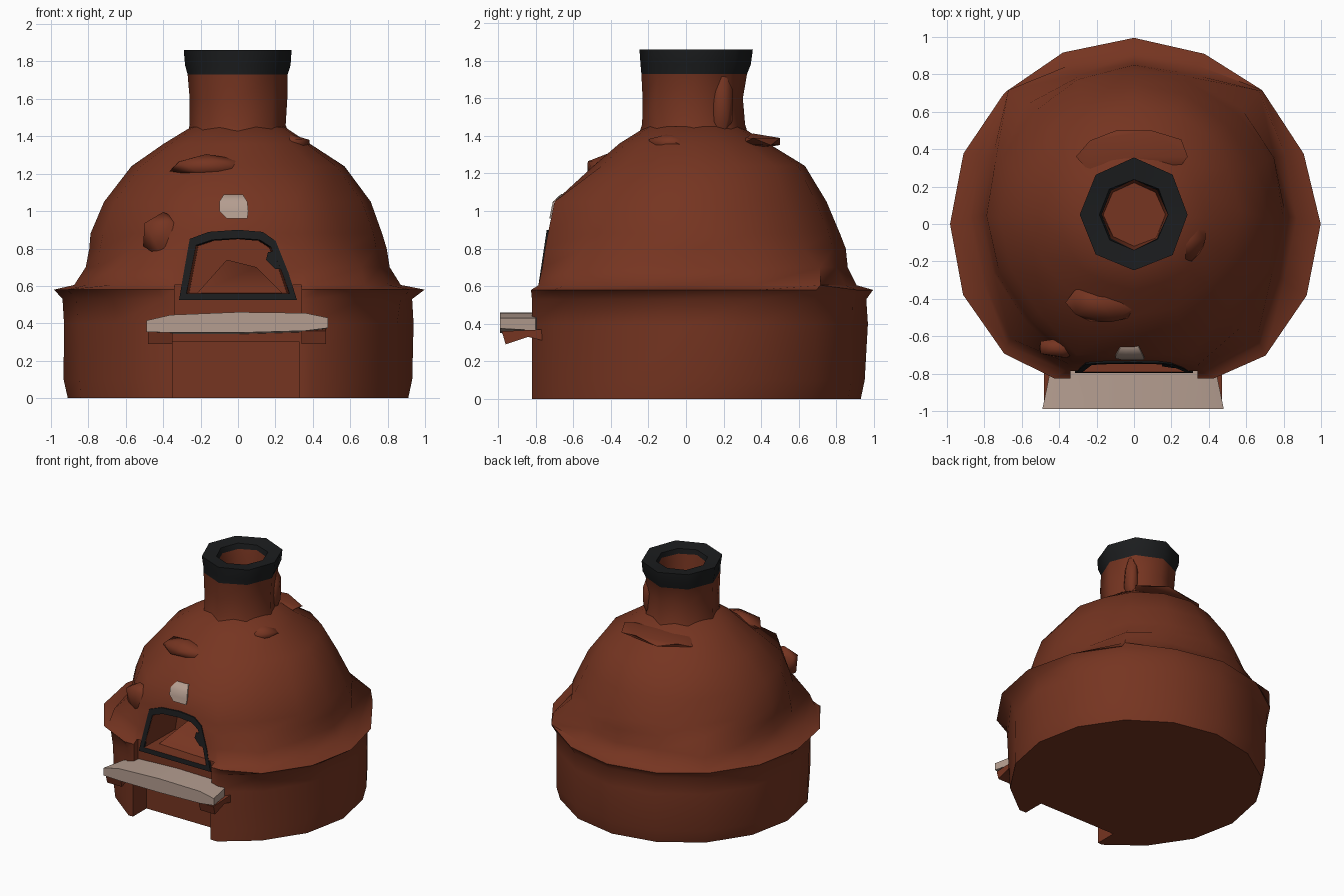
import bpy, bmesh, math, random
from mathutils import Vector, Matrix

random.seed(4)
cube = bpy.data.objects.get("Cube")
if cube:
    bpy.data.objects.remove(cube, do_unlink=True)


def material(name, rgb):
    m = bpy.data.materials.new(name)
    m.use_nodes = True
    m.diffuse_color = (*rgb, 1)
    m.node_tree.nodes["Principled BSDF"].inputs["Base Color"].default_value = (*rgb, 1)
    return m


clay = material("terracotta clay", (0.18, 0.035, 0.015))
soot = material("soot black", (0.011, 0.012, 0.013))
stone = material("pale stone", (0.46, 0.34, 0.28))


def smooth(ob, angle):
    bpy.ops.object.select_all(action='DESELECT')
    ob.select_set(True)
    bpy.context.view_layer.objects.active = ob
    bpy.ops.object.shade_smooth_by_angle(angle=math.radians(angle))


def finish(name, bm, mats, angle=50):
    bmesh.ops.recalc_face_normals(bm, faces=bm.faces)
    me = bpy.data.meshes.new(name)
    bm.to_mesh(me)
    bm.free()
    ob = bpy.data.objects.new(name, me)
    bpy.context.collection.objects.link(ob)
    for m in mats:
        me.materials.append(m)
    smooth(ob, angle)
    return ob


def bridge(bm, a, b, mat=0):
    n = len(a)
    for i in range(n):
        bm.faces.new((a[i], a[(i + 1) % n], b[(i + 1) % n], b[i])).material_index = mat


def loft(name, rows, mats):
    """Join equally long rows of points into a closed skin."""
    bm = bmesh.new()
    rings = [[bm.verts.new(p) for p in row] for row in rows]
    for a, b in zip(rings, rings[1:]):
        bridge(bm, a, b)
    bm.faces.new(rings[0])
    bm.faces.new(rings[-1])
    return finish(name, bm, mats)


def ring(z, r, cy, sides, front=None, bulge=0.0, wobble=0.0):
    pts = []
    for i in range(sides):
        a = 2 * math.pi * i / sides
        k = r + random.uniform(-wobble, wobble)
        if i % 4 == 2:
            k += bulge                  # clay packed on the diagonals
        x, y = k * math.cos(a), cy + k * math.sin(a)
        if front is not None and y < 0 and abs(x) < 0.45 * r:
            x, y = x * 1.12, front      # flat face around the doorway
        pts.append((x, y, z))
    return pts


# Drum and dome: height, radius, centre y, flat front y, diagonal bulge
profile = [(0, .91, .02, -.82, 0), (.1, .925, .03, -.82, 0), (.4, .93, .03, -.82, 0),
           (.53, .94, .02, -.82, 0), (.58, .99, 0, -.825, 0), (.605, .88, .03, -.785, .08),
           (.7, .82, .045, -.765, .12), (.8, .80, .045, -.75, .02), (.88, .78, .045, -.735, 0),
           (1.05, .71, .03, -.70, 0), (1.24, .56, .07, None, 0), (1.36, .39, .04, None, 0),
           (1.45, .25, .04, None, 0)]
body = loft("oven_body", [ring(z, r, cy, 16, f, b, .01 if .05 < z < 1.4 else 0)
                          for z, r, cy, f, b in profile], [clay])


def arch(width, top, z0, slant):
    """Doorway outline; slant is a function giving y at a height."""
    h = top - z0
    shape = [(-1, 0), (-.93, .35), (-.82, .87), (-.5, .97), (0, 1),
             (.42, .97), (.64, .84), (.86, .38), (1, 0)]
    return [(u * width, slant(z0 + v * h), z0 + v * h) for u, v in shape]


def carve(cutter):
    mod = body.modifiers.new("cut", 'BOOLEAN')
    mod.operation, mod.object, mod.solver = 'DIFFERENCE', cutter, 'EXACT'
    cutter.hide_render = True
    bpy.context.view_layer.objects.active = body
    bpy.ops.object.modifier_apply(modifier=mod.name)
    bpy.data.objects.remove(cutter, do_unlink=True)


def carve_box(centre, size):
    bm = bmesh.new()
    bmesh.ops.create_cube(bm, size=1, matrix=Matrix.Translation(centre)
                          @ Matrix.Diagonal((*size, 1)))
    carve(finish("box_cutter", bm, [clay]))


# Fire chamber, the set-back wall under its sill, and the wood niche open to the ground
carve(loft("chamber_cutter", [arch(.285, .865, .555, lambda z: -1.1),
                              arch(.26, .85, .565, lambda z: -.42)], [clay]))
carve_box((0, -.93, .515), (.68, .32, .18))
carve_box((-.01, -.85, .1), (.68, .4, .4))
smooth(body, 50)


# Sooty door frame, lying on the leaning front face and lining the opening
def lean(offset):
    return lambda z: -.793 + (z - .555) * .15 + offset


bm = bmesh.new()
loops = [[bm.verts.new(p) for p in pts] for pts in
         (arch(.315, .9, .525, lean(0)), arch(.275, .855, .56, lean(0)),
          arch(.27, .85, .56, lean(.17)), arch(.315, .9, .525, lean(.17)))]
for a, b in zip(loops, loops[1:] + loops[:1]):
    bridge(bm, a, b)
# The sill inside the lining stays clean clay
for f in bm.faces:
    c = f.calc_center_median()
    if .55 < c.z < .57 and abs(c.x) < .1:
        f.material_index = 1
finish("door_frame", bm, [soot, clay], 30)

# Soot smear at the left shoulder of the doorway
smear = [(.15, .74), (.2, .69), (.26, .69), (.22, .79), (.16, .78)]
loft("soot_smear", [[(x, lean(d)(z), z) for x, z in smear] for d in (.004, .012)], [soot])

# Clay heap inside the chamber
loft("hearth_heap", [[(-.22, -.68, .56), (.24, -.7, .56), (.22, -.43, .56), (-.22, -.43, .56)],
                     [(-.06, -.5, .74), (.1, -.52, .7), (.1, -.43, .7), (-.06, -.43, .74)]], [clay])

# Chimney neck with a flaring sooty rim and a shallow hollow
bm = bmesh.new()
stack = [(1.4, .29, .04, 0), (1.46, .27, .04, 0), (1.6, .27, .035, 0), (1.73, .28, .045, 1),
         (1.78, .295, .05, 1), (1.86, .3, .05, 1), (1.85, .19, .05, 1), (1.81, .185, .05, 0),
         (1.68, .17, .05, 0)]
prev = None
for z, r, cy, mat in stack:
    cur = [bm.verts.new((x * .96, y, z)) for x, y, z in ring(z, r, cy, 8, wobble=.006)]
    if prev:
        bridge(bm, prev, cur, last)
    prev, last = cur, mat
bm.faces.new(prev)
finish("chimney", bm, [clay, soot])

# Bowed stone shelf
rows = []
for x, low, high, back in ((-.49, .345, .415, -.8), (-.36, .34, .445, -.76), (0, .34, .46, -.76),
                           (.36, .35, .455, -.76), (.48, .365, .43, -.8)):
    rows.append([(x, -.99, low + .01), (x, -.99, high), (x * .92, back, high), (x * .92, back, low)])
loft("shelf", rows, [stone])

# Shelf brackets, left and right
for side, x0 in (("right", -.48), ("left", .34)):
    wedge = [(-.96, .29), (-.98, .36), (-.76, .37), (-.76, .31), (-.84, .33)]
    loft(side + "_bracket", [[(x0, y, z) for y, z in wedge],
                             [(x0 + .13, y, z) for y, z in wedge]], [clay])


# Stone badge over the door, following the dome
def on_dome(x, z):
    hit, loc, _, _ = body.ray_cast(Vector((x, -2, z)), Vector((0, 1, 0)))
    return Vector((x, loc.y - .009, z))


bm = bmesh.new()
spans = [(.96, -.06, .05), (1.0, -.1, .055), (1.05, -.1, .05), (1.09, -.075, .025)]
grid = [[bm.verts.new(on_dome(x, z)) for x in (lo, lo / 2, 0, hi)] for z, lo, hi in spans]
for low, high in zip(grid, grid[1:]):
    for i in range(3):
        bm.faces.new((low[i], low[i + 1], high[i + 1], high[i]))
plate = bmesh.ops.extrude_face_region(bm, geom=bm.faces[:])
for v in plate["geom"]:
    if isinstance(v, bmesh.types.BMVert):
        v.co.y += .008
finish("badge", bm, [stone])

# Hand-packed clay patches, mostly sunk into the walls
lumps = [((-.4, -.66, .87), (.13, .06, .14)), ((0, .36, 1.37), (.32, .16, .04)),
         ((-.17, -.42, 1.24), (.22, .13, .06)), ((.19, .19, 1.56), (.05, .07, .19)),
         ((.27, -.08, 1.36), (.14, .14, .05))]
for n, (pos, size) in enumerate(lumps, 1):
    bm = bmesh.new()
    bmesh.ops.create_icosphere(bm, subdivisions=1, radius=1)
    for v in bm.verts:
        v.co *= random.uniform(.85, 1.1)
    bm.transform(Matrix.Translation(pos) @ Matrix.Diagonal((*size, 1)))
    finish("clay_patch_%d" % n, bm, [clay], 70)
